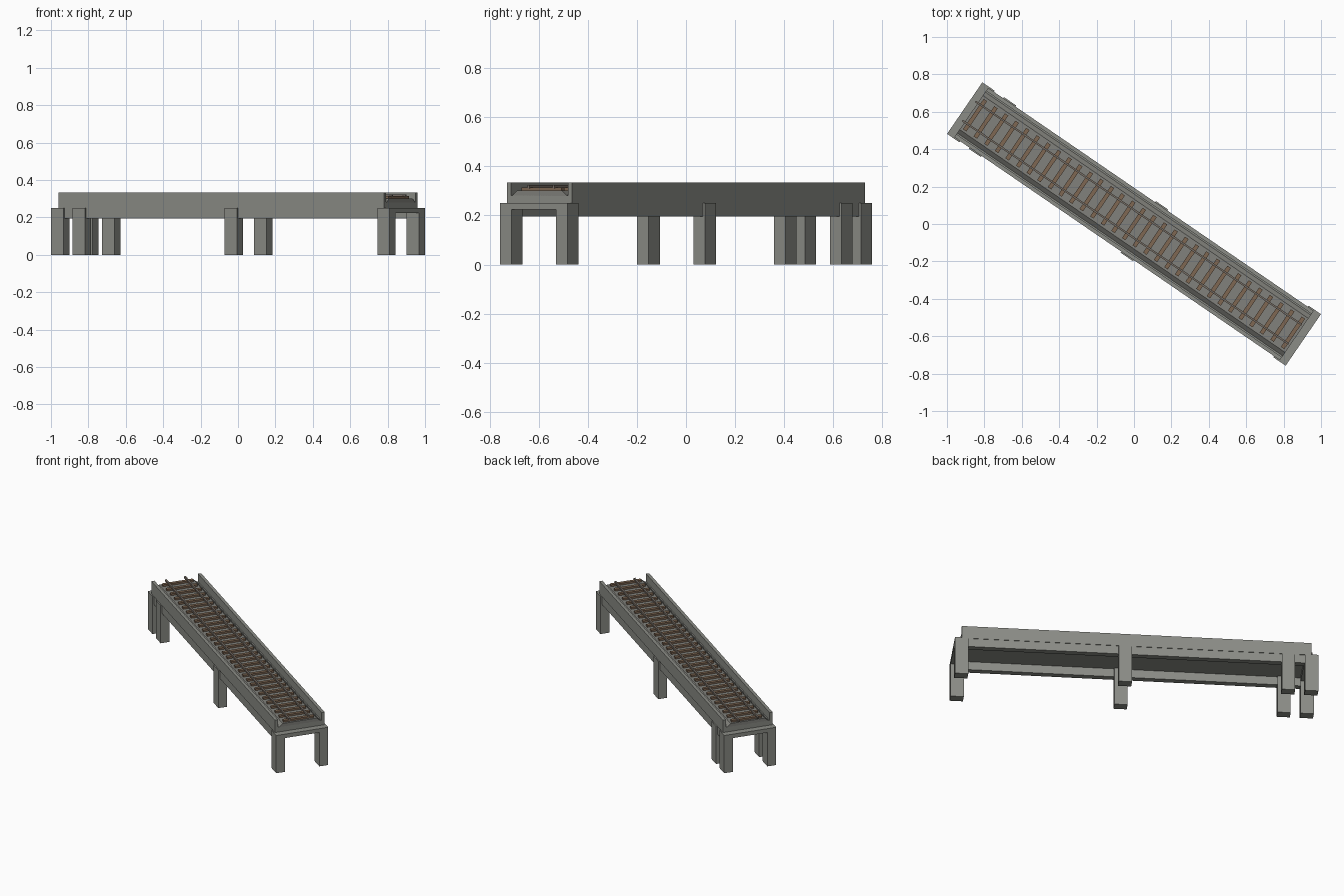
import bpy
import bmesh
from math import radians
from mathutils import Matrix

cube = bpy.data.objects.get("Cube")
if cube:
    bpy.data.objects.remove(cube, do_unlink=True)

# The bridge runs along its own u axis, turned in plan
TURN = Matrix.Rotation(radians(-34.4), 4, 'Z')


def material(name, rgb):
    m = bpy.data.materials.new(name)
    m.use_nodes = True
    m.diffuse_color = (*rgb, 1)
    m.node_tree.nodes["Principled BSDF"].inputs["Base Color"].default_value = (*rgb, 1)
    return m


concrete = material("concrete grey", (0.26, 0.265, 0.24))
gravel = material("gravel grey", (0.22, 0.22, 0.20))
wood = material("sleeper brown", (0.21, 0.135, 0.085))
steel = material("rail brown grey", (0.19, 0.16, 0.135))


def finish(name, bm, mat):
    bmesh.ops.recalc_face_normals(bm, faces=bm.faces)
    mesh = bpy.data.meshes.new(name)
    bm.to_mesh(mesh)
    bm.free()
    mesh.materials.append(mat)
    obj = bpy.data.objects.new(name, mesh)
    obj.matrix_world = TURN
    bpy.context.collection.objects.link(obj)
    return obj


def boxes(name, mat, ranges):
    """One object from boxes given as (u range, v range, z range)."""
    bm = bmesh.new()
    for box in ranges:
        size = [b - a for a, b in box]
        mid = [(a + b) / 2 for a, b in box]
        place = Matrix.Translation(mid) @ Matrix.Diagonal((*size, 1))
        bmesh.ops.create_cube(bm, size=1, matrix=place)
    return finish(name, bm, mat)


def extrude_profile(name, mat, profile, start, end):
    """Sweep a (v, z) outline along the bridge."""
    bm = bmesh.new()
    face = bm.faces.new([bm.verts.new((start, v, z)) for v, z in profile])
    grown = bmesh.ops.extrude_face_region(bm, geom=[face])
    moved = [g for g in grown["geom"] if isinstance(g, bmesh.types.BMVert)]
    bmesh.ops.translate(bm, verts=moved, vec=(end - start, 0, 0))
    return finish(name, bm, mat)


def mirrored(half):
    return half + [(-v, z) for v, z in reversed(half)]


HALF = 1.055      # half length of the deck
EDGE = 0.16       # half width of the deck
DECK = 0.25       # underside of the parapets
OUT, IN = 0.167, 0.11   # outer and inner faces of the piers

# Trough deck with parapets and hanging edge beams
trough = mirrored([(EDGE, DECK), (EDGE, 0.333), (EDGE - 0.02, 0.333),
                   (EDGE - 0.02, 0.282)])
extrude_profile("deck_and_parapets", concrete, trough, -HALF, HALF)
for side, name in ((-1, "right"), (1, "left")):
    v = sorted((side * (EDGE - 0.003), side * 0.12))
    boxes(name + "_edge_beam", concrete, [((-1.03, 1.03), v, (0.195, DECK))])

# Piers: two end rows, one in the middle and one near the far end
for start, row in ((-1.097, "far"), (-0.957, "inner"), (0.028, "middle"), (1.017, "near")):
    u = (start, start + 0.08)
    for side, name in ((-1, "right"), (1, "left")):
        v = sorted((side * OUT, side * IN))
        boxes(f"{row}_{name}_pier", concrete, [(u, v, (0, DECK))])
    if row in ("far", "near"):
        boxes(row + "_cap_beam", concrete, [(u, (-IN, IN), (0.224, DECK))])

# Gravel bed with sloped shoulders
extrude_profile("gravel_bed", gravel, mirrored([(0.135, 0.28), (0.11, 0.302)]), -HALF, HALF)

# Sleepers
COUNT = 31
step = 2.06 / (COUNT - 1)
centres = [-1.03 + i * step for i in range(COUNT)]
boxes("sleepers", wood,
      [((c - 0.011, c + 0.011), (-0.098, 0.098), (0.3, 0.314)) for c in centres])

# Rails
for side, name in ((-1, "right"), (1, "left")):
    c = side * 0.062
    boxes(name + "_rail", steel, [((-1.07, 1.045), (c - 0.005, c + 0.005), (0.31, 0.323))])
